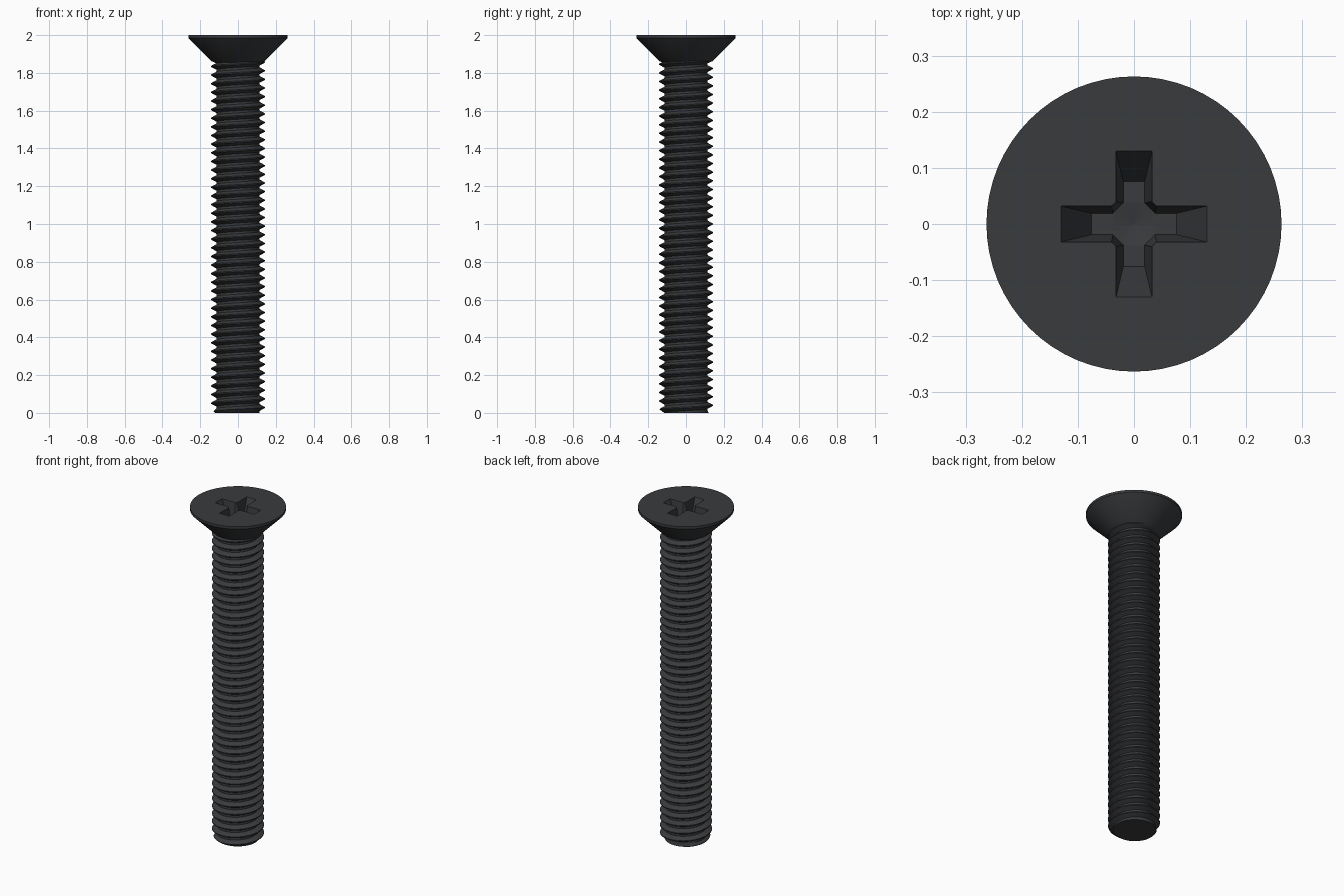
import bpy, bmesh
from math import pi, cos, sin

if "Cube" in bpy.data.objects:
    bpy.data.objects.remove(bpy.data.objects["Cube"])

SEG = 64
PITCH = 2 * 0.8 / 35
MINOR, MAJOR = 0.115, 0.142
THREAD_TOP = 1.87
FLOOR = 1.89          # bottom of the cross arms

mat = bpy.data.materials.new("black_metal")
mat.diffuse_color = (0.042, 0.044, 0.048, 1)
mat.use_nodes = True
mat.node_tree.nodes["Principled BSDF"].inputs["Base Color"].default_value = mat.diffuse_color


def make_object(name, bm):
    bmesh.ops.recalc_face_normals(bm, faces=bm.faces)
    mesh = bpy.data.meshes.new(name)
    bm.to_mesh(mesh)
    bm.free()
    mesh.materials.append(mat)
    obj = bpy.data.objects.new(name, mesh)
    bpy.context.collection.objects.link(obj)
    return obj


def loft(name, rings):
    """Skin a stack of equal-length vertex rings and cap both ends."""
    bm = bmesh.new()
    loops = [[bm.verts.new(p) for p in ring] for ring in rings]
    n = len(loops[0])
    for a, b in zip(loops, loops[1:]):
        for i in range(n):
            j = (i + 1) % n
            bm.faces.new((a[i], a[j], b[j], b[i]))
    bm.faces.new(loops[0])
    bm.faces.new(loops[-1])
    return make_object(name, bm)


def circle(r, z, n=SEG, turn=0.0):
    return [(r * cos(2 * pi * i / n + turn), r * sin(2 * pi * i / n + turn), z)
            for i in range(n)]


def rect(x, y, z):
    return [(x, y, z), (-x, y, z), (-x, -y, z), (x, -y, z)]


# Threaded shaft: helical profile swept round, then trimmed flat at both ends
profile = [(0.0, MINOR), (0.25, MINOR), (0.5625, MAJOR), (0.6875, MAJOR)]
turns = int(THREAD_TOP / PITCH) + 2
rows = [((k + f) * PITCH, r) for k in range(-2, turns) for f, r in profile]
bm = bmesh.new()
columns = []
for i in range(SEG + 1):
    a = 2 * pi * i / SEG
    col = []
    for h, r in rows:
        z = h + PITCH * i / SEG
        rr = min(r, 0.12 + max(z, 0))      # chamfered tip
        col.append(bm.verts.new((rr * cos(a), rr * sin(a), z)))
    columns.append(col)
for a, b in zip(columns, columns[1:]):
    for k in range(len(rows) - 1):
        bm.faces.new((a[k], b[k], b[k + 1], a[k + 1]))
bmesh.ops.remove_doubles(bm, verts=bm.verts, dist=1e-5)
for z, up in ((0, -1), (THREAD_TOP, 1)):
    bmesh.ops.bisect_plane(bm, geom=bm.verts[:] + bm.edges[:] + bm.faces[:],
                           plane_co=(0, 0, z), plane_no=(0, 0, up), clear_outer=True)
bmesh.ops.holes_fill(bm, edges=[e for e in bm.edges if e.is_boundary], sides=0)
shaft = make_object("threaded_shaft", bm)

# Countersunk head
head = loft("countersunk_head", [circle(0.118, 1.852), circle(0.140, 1.862),
                                 circle(0.263, 1.985), circle(0.263, 2.0)])

# Cross recess cutters: two tapered arms, an octagonal core and a conical pit
TOP = 2.02
g = (TOP - 2) / (2 - FLOOR)
long_top, wide_top = 0.13 + 0.054 * g, 0.032 + 0.013 * g
cutters = [
    loft("recess_arm_x", [rect(0.076, 0.019, FLOOR), rect(long_top, wide_top, TOP)]),
    loft("recess_arm_y", [rect(0.019, 0.076, FLOOR), rect(wide_top, long_top, TOP)]),
    loft("recess_core", [circle(0.043, FLOOR - 0.0005, 8, pi / 8),
                         circle(0.058, TOP + 0.005, 8, pi / 8)]),
    loft("recess_pit", [circle(0.001, FLOOR - 0.014, 24), circle(0.042, FLOOR + 0.001, 24)]),
]
for cutter in cutters:
    cutter.hide_render = True
    bpy.context.view_layer.objects.active = head
    mod = head.modifiers.new("recess", 'BOOLEAN')
    mod.operation = 'DIFFERENCE'
    mod.solver = 'EXACT'
    mod.object = cutter
    bpy.ops.object.modifier_apply(modifier=mod.name)
    bpy.data.objects.remove(cutter)

# Smooth round surfaces, crisp thread and recess edges
bpy.ops.object.select_all(action='DESELECT')
for obj in (shaft, head):
    obj.select_set(True)
bpy.context.view_layer.objects.active = head
bpy.ops.object.shade_smooth_by_angle(angle=pi / 6)
